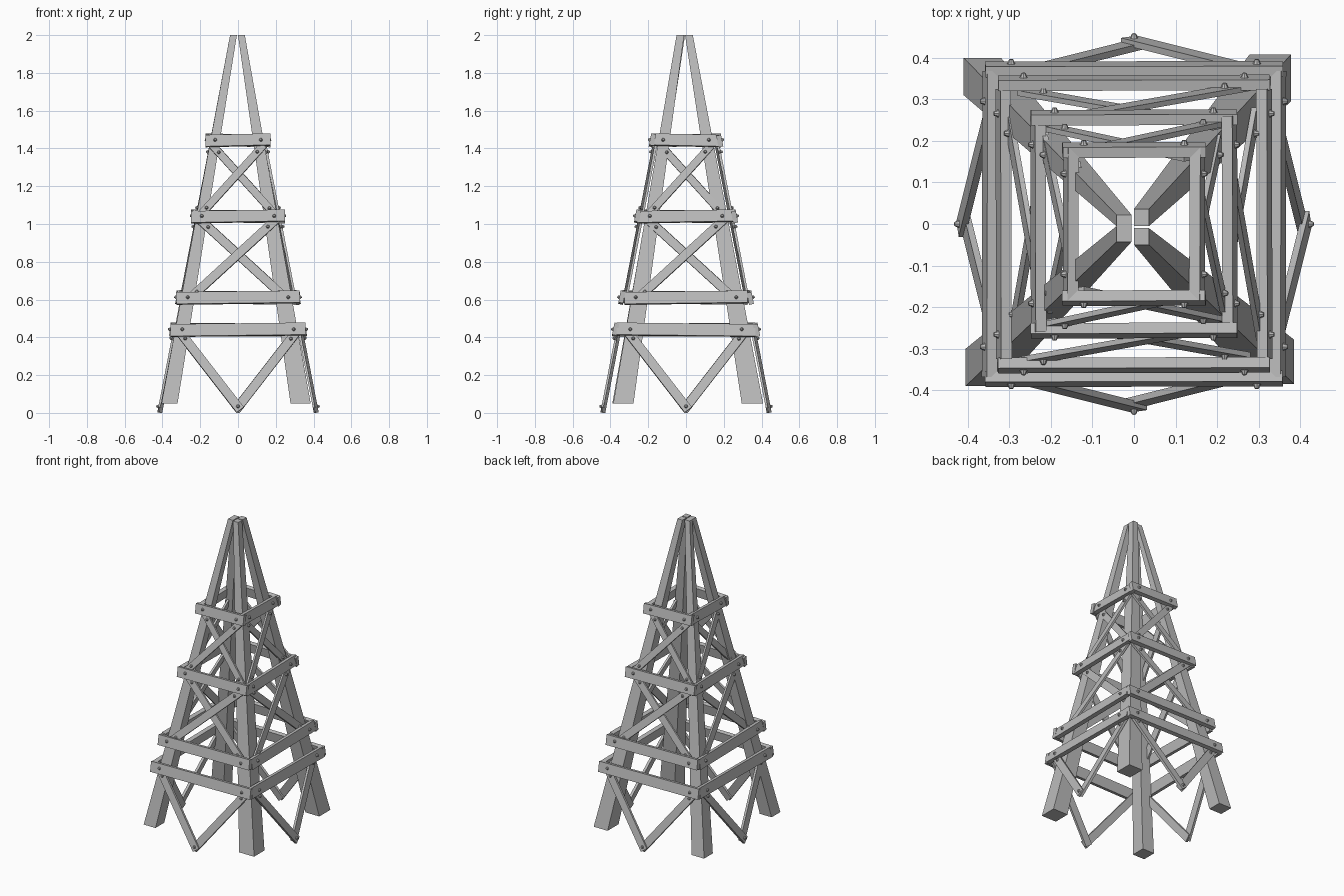
import bpy, bmesh, math
from mathutils import Matrix, Vector

if "Cube" in bpy.data.objects:
    bpy.data.objects.remove(bpy.data.objects["Cube"])

grey = bpy.data.materials.new("weathered_grey")
grey.use_nodes = True
COLOR = (0.5, 0.5, 0.5, 1)
grey.diffuse_color = COLOR
grey.node_tree.nodes["Principled BSDF"].inputs["Base Color"].default_value = COLOR


def add_object(name, bm):
    bmesh.ops.recalc_face_normals(bm, faces=bm.faces)
    mesh = bpy.data.meshes.new(name)
    bm.to_mesh(mesh)
    bm.free()
    mesh.materials.append(grey)
    obj = bpy.data.objects.new(name, mesh)
    bpy.context.collection.objects.link(obj)
    return obj


# Tapered corner legs: (x min, x max, y min, y max) at the foot and at the tip
FOOT_Z, TIP_Z = 0.05, 2.0
LEGS = {
    "front_right_leg": ((-.405, -.32, -.39, -.30), (-.042, -.006, -.043, -.005)),
    "front_left_leg": ((.278, .385, -.385, -.278), (0, .036, -.05, -.01)),
    "back_left_leg": ((.278, .378, .295, .408), (0, .036, -.005, .036)),
    "back_right_leg": ((-.41, -.32, .31, .40), (-.042, -.006, -.005, .022)),
}
for name, (foot, tip) in LEGS.items():
    bm = bmesh.new()
    bmesh.ops.create_cube(bm, size=2)
    for v in bm.verts:
        x0, x1, y0, y1 = tip if v.co.z > 0 else foot
        v.co = (x1 if v.co.x > 0 else x0, y1 if v.co.y > 0 else y0,
                TIP_Z if v.co.z > 0 else FOOT_Z)
    add_object(name, bm)

SLOPE = 0.194


class Panel:
    """One leaning side of the tower, addressed by u (across), z and depth."""

    def __init__(self, name, turns, base):
        self.name, self.base = name, base
        rot = Matrix.Rotation(turns * math.pi / 2, 3, "Z")
        self.u = rot @ Vector((1, 0, 0))
        self.out = rot @ Vector((0, -1, 0))
        self.normal = (self.out + Vector((0, 0, SLOPE))).normalized()
        self.bolts = bmesh.new()

    def point(self, u, z, depth=0):
        return (self.u * u + self.out * (self.base - SLOPE * z)
                + Vector((0, 0, z)) + self.normal * depth)

    def plank(self, part, start, end, width, thick, depth):
        a, b = self.point(*start, depth), self.point(*end, depth)
        along = (b - a).normalized()
        side = self.normal.cross(along)
        frame = Matrix((along * (b - a).length, side * width, self.normal * thick))
        frame = frame.transposed().to_4x4()
        frame.translation = (a + b) / 2
        bm = bmesh.new()
        bmesh.ops.create_cube(bm, size=1, matrix=frame)
        add_object(f"{self.name}_{part}", bm)

    def bolt(self, u, z, depth):
        turn = self.normal.to_track_quat("Z", "Y").to_matrix().to_4x4()
        place = Matrix.Translation(self.point(u, z, depth)) @ turn
        bmesh.ops.create_cone(self.bolts, cap_ends=True, segments=8, radius1=.011,
                              radius2=.005, depth=.014, matrix=place)


# Height, plank width, half length on front and back, half length on the sides
LEVELS = [(.44, .065, .358, .368), (.61, .064, .327, .325),
          (1.04, .062, .248, .26), (1.443, .062, .172, .185)]
# Lower z, upper z, lower half span, upper half span, plank width
CROSSES = [(.60, 1.03, .265, .205, .046), (1.05, 1.42, .20, .135, .04)]

PANELS = [Panel("front", 0, .458), Panel("left", 1, .432),
          Panel("back", 2, .458), Panel("right", 3, .432)]

for i, panel in enumerate(PANELS):
    # Horizontal beams, each a little out of level
    for j, (z, width, half_front, half_side) in enumerate(LEVELS):
        half = half_side if i % 2 else half_front
        tilt = .004 * (-1 if i % 2 and j in (0, 3) else 1)
        panel.plank(f"beam_{j + 1}", (-half, z - tilt), (half, z + tilt),
                    width, .026, 0)
        for s in (-1, 1):
            panel.bolt(s * (.372 - .174 * z), z, .017)

    # Crossed braces behind the beams
    for j, (z0, z1, u0, u1, width) in enumerate(CROSSES):
        for s, depth, side in ((-1, -.012, "rising"), (1, -.024, "falling")):
            panel.plank(f"{side}_brace_{j + 1}", (s * u0, z0), (-s * u1, z1),
                        width, .013, depth)
            for t in (.1, .9):
                panel.bolt(s * (u0 - t * (u0 + u1)), z0 + t * (z1 - z0), depth + .01)

    # Splayed braces meeting at the ground
    for s, depth, side in ((-1, -.012, "right"), (1, -.022, "left")):
        panel.plank(f"{side}_foot_brace", (s * .315, .44), (-s * .012, .018),
                    .048, .016, depth)
        panel.bolt(s * .28, .395, depth + .012)
    panel.bolt(0, .035, 0)

    add_object(f"{panel.name}_bolts", panel.bolts)
